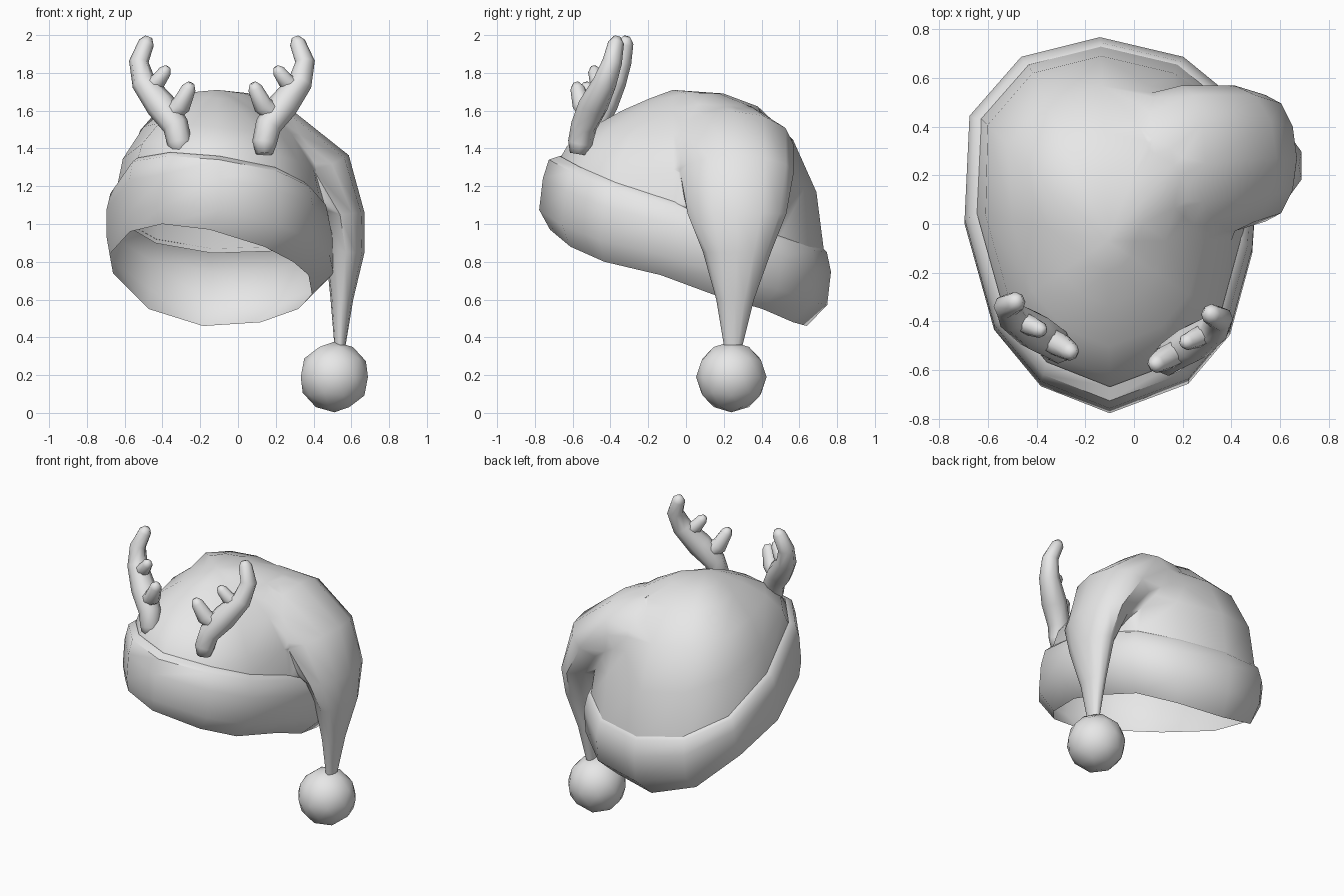
import bpy, bmesh, math
from mathutils import Vector

cube = bpy.data.objects.get("Cube")
if cube:
    bpy.data.objects.remove(cube, do_unlink=True)

grey = bpy.data.materials.new("light_grey")
grey.use_nodes = True
grey.diffuse_color = (0.8, 0.8, 0.8, 1)
grey.node_tree.nodes["Principled BSDF"].inputs["Base Color"].default_value = (0.8, 0.8, 0.8, 1)


def finish(name, bm, angle=50, slots=1):
    bmesh.ops.recalc_face_normals(bm, faces=bm.faces)
    mesh = bpy.data.meshes.new(name)
    bm.to_mesh(mesh)
    bm.free()
    for _ in range(slots):
        mesh.materials.append(grey)
    obj = bpy.data.objects.new(name, mesh)
    bpy.context.collection.objects.link(obj)
    smooth(obj, angle)
    return obj


def smooth(obj, angle):
    bpy.ops.object.select_all(action='DESELECT')
    obj.select_set(True)
    bpy.context.view_layer.objects.active = obj
    bpy.ops.object.shade_smooth_by_angle(angle=math.radians(angle))


def loft(bm, rings, capped=False):
    rows = [[bm.verts.new(p) for p in ring] for ring in rings]
    n = len(rows[0])
    for a, b in zip(rows, rows[1:]):
        for i in range(n):
            j = (i + 1) % n
            bm.faces.new((a[i], a[j], b[j], b[i]))
    if capped:
        bm.faces.new(rows[0][::-1])
        bm.faces.new(rows[-1])
    return rows


def fan(bm, row, centre, slot=0):
    c = bm.verts.new(centre)
    for i, v in enumerate(row):
        bm.faces.new((v, row[(i + 1) % len(row)], c)).material_index = slot


def tube(bm, path, sides=8):
    # path: x, y, z, radius; the far end is rounded off
    pts = [Vector(p[:3]) for p in path]
    rad = [p[3] for p in path]
    tip = (pts[-1] - pts[-2]).normalized()
    pts.append(pts[-1] + tip * rad[-1] * 0.75)
    rad.append(rad[-1] * 0.5)
    rings = []
    for i, p in enumerate(pts):
        d = (pts[min(i + 1, len(pts) - 1)] - pts[max(i - 1, 0)]).normalized()
        u = d.cross(Vector((0, 1, 0))).normalized()
        v = d.cross(u)
        rings.append([p + rad[i] * (math.cos(t) * u + math.sin(t) * v)
                      for t in (math.tau * k / sides for k in range(sides))])
    loft(bm, rings, True)


# Tilted brim outline: x, y, lower z, upper z
OUTLINE = [
    (-0.10, -0.75, 0.97, 1.36), (0.22, -0.63, 0.88, 1.30), (0.39, -0.43, 0.80, 1.22),
    (0.48, -0.10, 0.73, 1.12), (0.50, 0.20, 0.63, 1.03), (0.42, 0.50, 0.55, 0.94),
    (0.20, 0.68, 0.48, 0.88), (-0.14, 0.76, 0.46, 0.87), (-0.46, 0.68, 0.55, 0.92),
    (-0.67, 0.44, 0.74, 1.03), (-0.69, 0.02, 0.84, 1.18), (-0.57, -0.41, 0.96, 1.35),
    (-0.38, -0.64, 1.00, 1.38)]
CX = -0.09


def brim_ring(scale, t, dx, dy):
    return [Vector((CX + (x - CX) * scale + dx, y * scale + dy, lo + (hi - lo) * t))
            for x, y, lo, hi in OUTLINE]


# Brim: bulging band, tucked in below and sloping up to the crown
bm = bmesh.new()
loft(bm, [brim_ring(0.90, 0, -0.05, -0.045), brim_ring(1.01, 0.27, 0, -0.02),
          brim_ring(1.01, 0.7, 0, 0), brim_ring(0.975, 0.95, 0, 0.005),
          brim_ring(0.925, 1.0, 0, 0.025)])
finish("brim", bm)

# Crown: dome rising from the brim, flatter in front and fuller behind
bm = bmesh.new()
base = brim_ring(0.93, 0.94, 0, 0.025)
apex = Vector((-0.11, -0.07, 1.71))
rings = []
for deg in (0, 22, 44, 64, 78):
    c, s = math.cos(math.radians(deg)), math.sin(math.radians(deg))
    ring = []
    for p in base:
        bulge = min(1, max(0.4, 0.85 + 0.6 * p.y))
        rise = (1 - c) * (1 - bulge) + s * bulge
        q = apex + (p - apex) * c ** (1 - 0.3 * min(1, max(0, p.y * 2)))
        q.z = p.z + (apex.z - p.z) * rise
        ring.append(q)
    rings.append(ring)
rows = loft(bm, rings)
fan(bm, rows[-1], apex)
fan(bm, rows[0], sum(base, Vector()) / len(base), 1)  # temporary floor in slot 1
crown = finish("crown", bm, slots=2)

# Tail: flattened sections growing out of the crown (x, y, z, width, thickness, tilt)
bm = bmesh.new()
rings = []
for x, y, z, w, th, tilt in [
        (-0.12, 0.14, 1.46, 0.20, 0.16, 88), (0.04, 0.20, 1.45, 0.30, 0.20, 78),
        (0.20, 0.25, 1.42, 0.32, 0.20, 62),
        (0.41, 0.27, 1.27, 0.30, 0.20, 28), (0.54, 0.27, 1.05, 0.26, 0.13, 5),
        (0.57, 0.27, 0.85, 0.18, 0.10, 0), (0.55, 0.26, 0.60, 0.10, 0.06, 0),
        (0.54, 0.25, 0.36, 0.05, 0.03, 0)]:
    axis = Vector((math.cos(math.radians(tilt)), 0, math.sin(math.radians(tilt))))
    rings.append([Vector((x, y, z)) + axis * th * math.cos(a) + Vector((0, w * math.sin(a), 0))
                  for a in (math.tau * k / 12 for k in range(12))])
loft(bm, rings, True)
tail = finish("tail", bm)

# Join tail and crown into one skin, open the floor, soften the crease
union = crown.modifiers.new("join_tail", 'BOOLEAN')
union.operation = 'UNION'
union.solver = 'EXACT'
union.object = tail
bpy.context.view_layer.objects.active = crown
bpy.ops.object.modifier_apply(modifier=union.name)
bpy.data.objects.remove(tail, do_unlink=True)
crown.name = "crown_and_tail"
bm = bmesh.new()
bm.from_mesh(crown.data)
bmesh.ops.delete(bm, geom=[f for f in bm.faces if f.material_index == 1], context='FACES')
bmesh.ops.triangulate(bm, faces=[f for f in bm.faces if len(f.verts) > 4])
crease = {v for e in bm.edges if e.is_manifold and e.calc_face_angle_signed() < -0.2
          for v in e.verts if not v.is_boundary}
for _ in range(2):
    bmesh.ops.smooth_vert(bm, verts=list(crease), factor=0.4,
                          use_axis_x=True, use_axis_y=True, use_axis_z=True)
bm.to_mesh(crown.data)
bm.free()
smooth(crown, 60)

# Pompom
bm = bmesh.new()
bmesh.ops.create_icosphere(bm, subdivisions=2, radius=0.187)
bmesh.ops.translate(bm, verts=bm.verts, vec=(0.51, 0.24, 0.19))
finish("pompom", bm)

# Antlers: main beam with two prongs, mirrored across the crown
BEAM = [(0.14, -0.57, 1.37, 0.045), (0.14, -0.56, 1.43, 0.065), (0.16, -0.54, 1.52, 0.07),
        (0.24, -0.49, 1.63, 0.08), (0.33, -0.43, 1.75, 0.064), (0.355, -0.39, 1.86, 0.052),
        (0.315, -0.37, 1.96, 0.042)]
PRONGS = [[(0.21, -0.51, 1.57, 0.05), (0.13, -0.55, 1.63, 0.052), (0.09, -0.575, 1.72, 0.038)],
          [(0.32, -0.44, 1.71, 0.045), (0.25, -0.47, 1.76, 0.042), (0.215, -0.485, 1.81, 0.034)]]
for name, side, dy in (("left_antler", 1, 0), ("right_antler", -1, 0.05)):
    bm = bmesh.new()
    for path in [BEAM] + PRONGS:
        tube(bm, [(-0.085 + side * (x + 0.085), y + dy, z, r) for x, y, z, r in path])
    finish(name, bm, 80)
